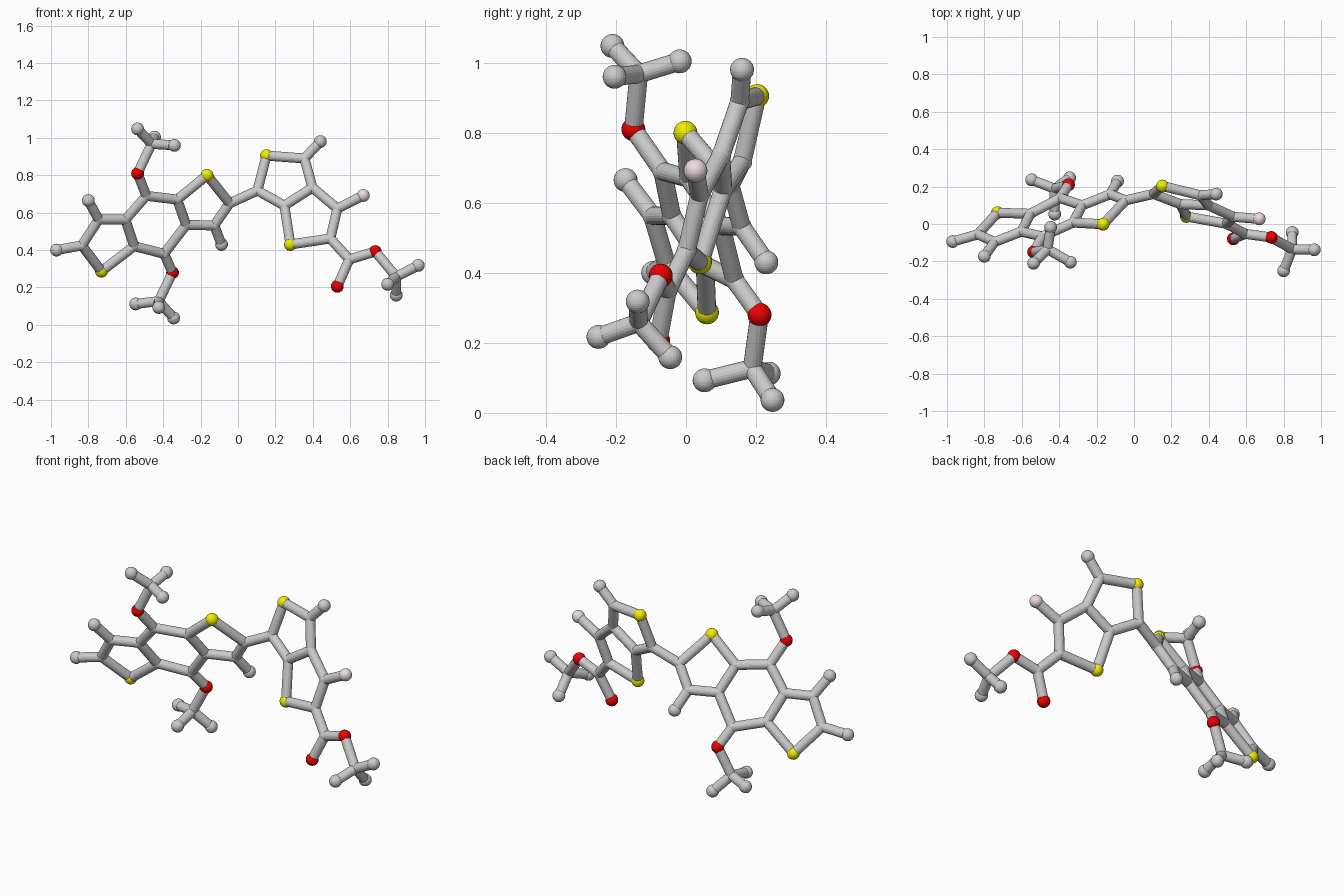
import bpy, bmesh
from mathutils import Vector, Matrix

if "Cube" in bpy.data.objects:
    bpy.data.objects.remove(bpy.data.objects["Cube"])

BALL, JOINT, STICK = 0.034, 0.0285, 0.0265


# Each fused ring system is flat: y follows from x and z
def left(x, z):
    return Vector((x, 0.06 + 0.385 * (x + 0.73) - 0.544 * (z - 0.287), z))


def right(x, z):
    return Vector((x, 0.203 - 0.223 * (x - 0.152) + 0.283 * (z - 0.905), z))


def material(name, rgb):
    m = bpy.data.materials.new(name)
    m.diffuse_color = (*rgb, 1)
    m.use_nodes = True
    m.node_tree.nodes["Principled BSDF"].inputs["Base Color"].default_value = m.diffuse_color
    return m


YELLOW = material("yellow", (0.88, 0.86, 0.0))
RED = material("red", (0.85, 0.0, 0.0))
PINK = material("pink", (0.85, 0.72, 0.74))


def finish(bm, name, mat=None):
    me = bpy.data.meshes.new(name)
    bm.to_mesh(me)
    bm.free()
    if mat:
        me.materials.append(mat)
    bpy.context.collection.objects.link(bpy.data.objects.new(name, me))


def balls(name, points, radius=BALL, mat=None):
    bm = bmesh.new()
    for p in points:
        bmesh.ops.create_uvsphere(bm, u_segments=24, v_segments=16, radius=radius,
                                  matrix=Matrix.Translation(p))
    finish(bm, name, mat)


def sticks(name, pairs):
    bm = bmesh.new()
    for a, b in pairs:
        d = b - a
        rot = d.to_track_quat('Z', 'Y').to_matrix().to_4x4()
        bmesh.ops.create_cone(bm, cap_ends=True, segments=20, radius1=STICK,
                              radius2=STICK, depth=d.length,
                              matrix=Matrix.Translation((a + b) / 2) @ rot)
    finish(bm, name)


atoms = {}
# Left triple ring with its side atoms
for k, x, z in [("a2", -.835, .425), ("s1", -.73, .287), ("a5", -.745, .563),
                ("a6", -.602, .563), ("a7", -.555, .421), ("a8", -.49, .69),
                ("a9", -.325, .67), ("a10", -.277, .534), ("a11", -.395, .38),
                ("a12", -.127, .532), ("a13", -.045, .65), ("s2", -.165, .80),
                ("o1", -.537, .81), ("o2", -.35, .28),
                ("h1", -.97, .40), ("h2", -.80, .665), ("h3", -.088, .43)]:
    atoms[k] = left(x, z)
# Right double ring with its side chain
for k, x, z in [("b1", .104, .718), ("s3", .152, .905), ("b3", .355, .89),
                ("b4", .398, .734), ("b2", .248, .638), ("s4", .28, .43),
                ("b6", .494, .462), ("b5", .531, .622), ("f", .67, .692),
                ("h4", .44, .98), ("e1", .595, .35), ("o3", .531, .206),
                ("o4", .734, .392), ("m3", .846, .258)]:
    atoms[k] = right(x, z)
# Three end groups, off the ring planes
for k, p in {"m1": (-.462, -.135, .968), "m2": (-.424, .189, .127),
             "p1": (-.537, -.21, 1.048), "p2": (-.446, -.018, 1.004),
             "p3": (-.34, -.204, .96), "q1": (-.344, .247, .037),
             "q2": (-.424, .053, .093), "q3": (-.547, .236, .112),
             "r1": (.964, -.138, .318), "r2": (.80, -.25, .217),
             "r3": (.846, -.045, .159)}.items():
    atoms[k] = Vector(p)


def bonds(name, *chains):
    pairs = []
    for c in chains:
        keys = c.split()
        pairs += [(atoms[a], atoms[b]) for a, b in zip(keys, keys[1:])]
    sticks(name, pairs)


def pick(keys):
    return [atoms[k] for k in keys.split()]


bonds("left_ring_sticks", "a2 s1 a7 a6 a5 a2", "a6 a8 a9 a10 a11 a7",
      "a9 s2 a13 a12 a10", "a2 h1", "a5 h2", "a12 h3")
bonds("linker_stick", "a13 b1")
bonds("right_ring_sticks", "b1 s3 b3 b4 b2 b1", "b4 b5 b6 s4 b2", "b5 f", "b3 h4")
bonds("upper_branch_sticks", "a8 o1 m1 p1", "p2 m1 p3")
bonds("lower_branch_sticks", "a11 o2 m2 q1", "q2 m2 q3")
bonds("right_branch_sticks", "b6 e1 o4 m3 r1", "e1 o3", "r2 m3 r3")

balls("joint_balls", pick("a2 a5 a6 a7 a8 a9 a10 a11 a12 a13 b1 b2 b3 b4 b5 b6 e1 m1 m2 m3"), JOINT)
balls("end_balls", pick("h1 h2 h3 h4 p1 p2 p3 q1 q2 q3 r1 r2 r3"))
balls("yellow_balls", pick("s1 s2 s3 s4"), BALL, YELLOW)
balls("red_balls", pick("o1 o2 o3 o4"), BALL, RED)
balls("pink_ball", pick("f"), BALL, PINK)
